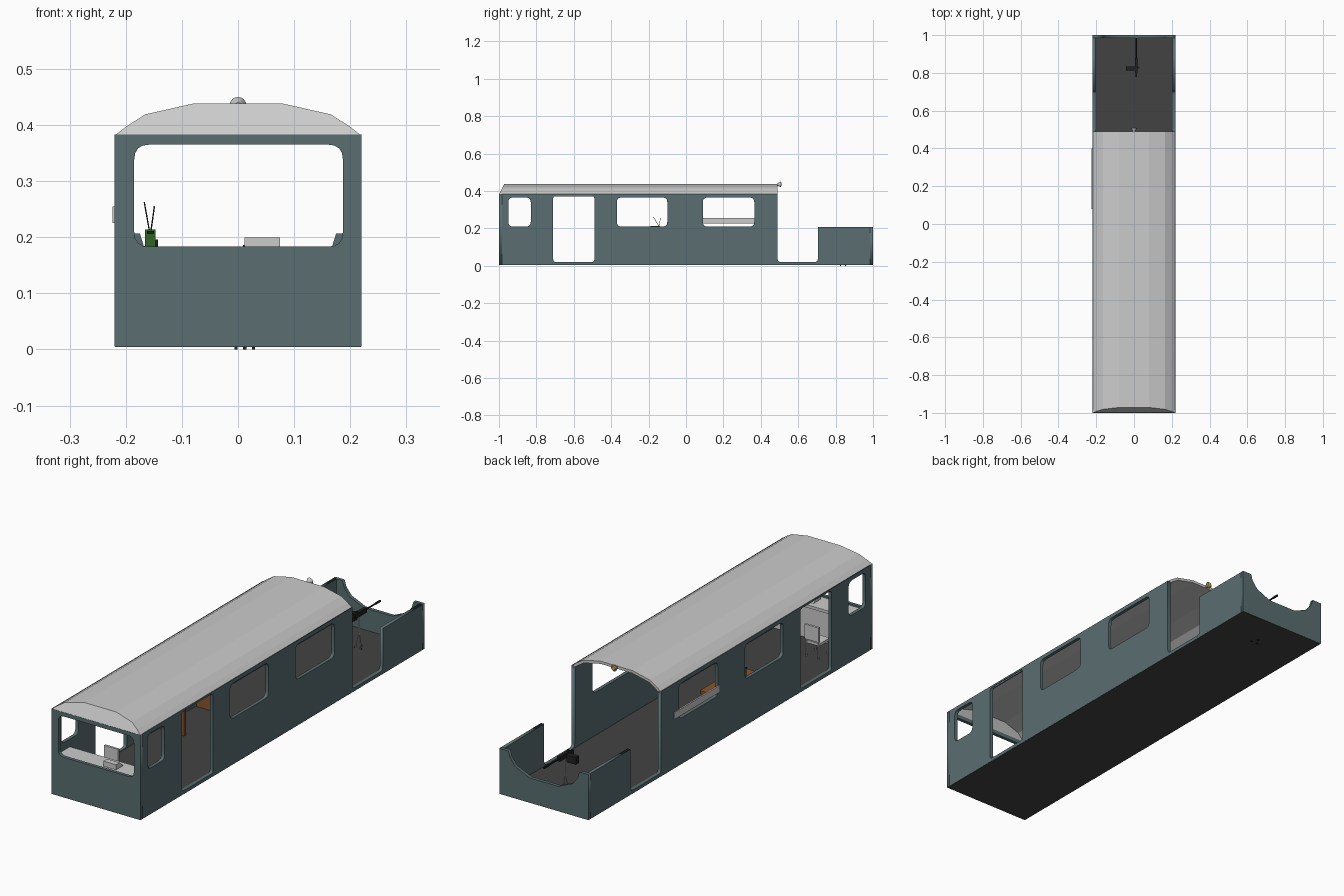
import bpy, bmesh, math
from mathutils import Matrix, Vector

if "Cube" in bpy.data.objects:
    bpy.data.objects.remove(bpy.data.objects["Cube"])


def material(name, rgb):
    m = bpy.data.materials.new(name)
    m.diffuse_color = (*rgb, 1)
    m.use_nodes = True
    m.node_tree.nodes["Principled BSDF"].inputs["Base Color"].default_value = m.diffuse_color
    return m


PAINT = material("slate_paint", (0.1, 0.155, 0.165))
DARK = material("dark_floor", (0.055, 0.055, 0.055))
BLACK = material("black_metal", (0.015, 0.015, 0.015))
WOOD = material("brown_wood", (0.25, 0.09, 0.025))
GREEN = material("green_case", (0.03, 0.13, 0.02))
BRASS = material("amber_lens", (0.6, 0.4, 0.08))


def link(name, mesh, mat=None):
    ob = bpy.data.objects.new(name, mesh)
    bpy.context.collection.objects.link(ob)
    if mat:
        mesh.materials.clear()
        mesh.materials.append(mat)
    return ob


def box(name, x, y, z, mat=None):
    bm = bmesh.new()
    bmesh.ops.create_cube(bm, size=1)
    for v in bm.verts:
        for i, (a, b) in enumerate((x, y, z)):
            v.co[i] = (a + b) / 2 + v.co[i] * (b - a)
    me = bpy.data.meshes.new(name)
    bm.to_mesh(me)
    bm.free()
    return link(name, me, mat)


def rod(name, a, b, r1, mat=None, r2=None, sides=8):
    a, b = Vector(a), Vector(b)
    bm = bmesh.new()
    bmesh.ops.create_cone(bm, cap_ends=True, segments=sides, radius1=r1,
                          radius2=r1 if r2 is None else r2, depth=(b - a).length)
    rot = (b - a).to_track_quat('Z', 'Y').to_matrix().to_4x4()
    bm.transform(Matrix.Translation((a + b) / 2) @ rot)
    me = bpy.data.meshes.new(name)
    bm.to_mesh(me)
    bm.free()
    return link(name, me, mat)


def rounded(points, r, n=4):
    """Round the corners of a closed outline."""
    out = []
    for i, p in enumerate(points):
        p = Vector(p)
        a = (Vector(points[i - 1]) - p).normalized() * r
        b = (Vector(points[(i + 1) % len(points)]) - p).normalized() * r
        for k in range(n + 1):
            t = k / n
            out.append(p + a * (1 - t) ** 2 + b * t ** 2)
    return out


def opening(u0, u1, v0, v1, r=0.025):
    return rounded([(u0, v0), (u1, v0), (u1, v1), (u0, v1)], r)


def panel(name, loops, axes, centre, thick=0.015, mat=PAINT):
    """Flat wall with holes: a filled 2D curve stood upright."""
    cu = bpy.data.curves.new(name, 'CURVE')
    cu.dimensions = '2D'
    cu.fill_mode = 'BOTH'
    cu.extrude = thick / 2
    for pts in loops:
        sp = cu.splines.new('POLY')
        sp.points.add(len(pts) - 1)
        for q, p in zip(sp.points, pts):
            q.co = (p[0], p[1], 0, 1)
        sp.use_cyclic_u = True
    tmp = bpy.data.objects.new(name + "_curve", cu)
    bpy.context.collection.objects.link(tmp)
    dg = bpy.context.evaluated_depsgraph_get()
    me = bpy.data.meshes.new_from_object(tmp.evaluated_get(dg))
    bpy.data.objects.remove(tmp)
    me.transform(Matrix.Translation(centre) @ Matrix(axes).transposed().to_4x4())
    return link(name, me, mat)


SIDE = ((0, 1, 0), (0, 0, 1), (1, 0, 0))
END = ((1, 0, 0), (0, 0, 1), (0, -1, 0))
TOP, LOW, BASE = 0.383, 0.207, 0.005

# side walls with windows, cab door and open rear doorway
sill = rounded([(0.705, LOW), (0.705, 0.02), (0.49, 0.02), (0.49, TOP)], 0.018)[5:15]
outline = [(-0.985, BASE), (0.985, BASE), (0.985, LOW), (0.705, LOW), *sill,
           (0.49, TOP), (-0.985, TOP)]
holes = [opening(-0.95, -0.83, 0.21, 0.365), opening(-0.71, -0.49, 0.02, 0.375, 0.015),
         opening(-0.37, -0.10, 0.21, 0.365), opening(0.09, 0.365, 0.21, 0.365)]
for side, s in (("left", -1), ("right", 1)):
    panel(side + "_wall", [outline] + holes, SIDE, (s * 0.2125, 0, 0))

# front wall with windscreen opening, rear parapet with scooped edge
panel("front_wall", [[(-0.22, BASE), (0.22, BASE), (0.22, TOP), (-0.22, TOP)],
                     opening(-0.185, 0.187, 0.183, 0.365, 0.027)], END, (0, -0.9925, 0))
scoop = [(0.22, LOW), (0.175, LOW), (0.166, 0.178), (0.14, 0.145), (0.07, 0.115)]
panel("rear_parapet", [[(-0.22, BASE), (0.22, BASE)] + scoop +
                       [(-x, z) for x, z in reversed(scoop)]], END, (0, 0.9925, 0))

# floor
box("floor", (-0.2195, 0.2195), (-0.9995, 0.9995), (0.004, 0.018), DARK)

# arched roof, open at the rear, with a raked front cap
half = [(0.22, 0.381), (0.198, 0.398), (0.165, 0.419), (0.08, 0.438)]
arch = half + [(-x, z) for x, z in reversed(half)]
bm = bmesh.new()
front = [bm.verts.new((x, -1 + 0.5 * (z - 0.381), z)) for x, z in arch]
rear = [bm.verts.new((x, 0.49, z)) for x, z in arch]
for i in range(len(arch) - 1):
    bm.faces.new((front[i], rear[i], rear[i + 1], front[i + 1]))
bm.faces.new(front)
bmesh.ops.recalc_face_normals(bm, faces=bm.faces)
if sum(f.normal.z for f in bm.faces) < 0:
    bmesh.ops.reverse_faces(bm, faces=bm.faces)
me = bpy.data.meshes.new("roof")
bm.to_mesh(me)
bm.free()
sol = link("roof", me).modifiers.new("shell", 'SOLIDIFY')
sol.thickness = 0.012
sol.offset = -1

# rear lamp
rod("lamp_housing", (0, 0.486, 0.435), (0, 0.507, 0.435), 0.005, None, 0.015, 16)
rod("lamp_lens", (0, 0.505, 0.435), (0, 0.511, 0.435), 0.013, BRASS, 0.008, 16)

# driver's desk, display and seat
box("desk_top", (-0.205, 0.205), (-0.985, -0.89), (0.163, 0.176))
box("desk_front", (-0.205, 0.205), (-0.925, -0.91), (0.018, 0.163))
disp = box("desk_display", (0.012, 0.075), (-0.965, -0.915), (0.176, 0.199))
for v in disp.data.vertices:
    if v.co.z > 0.19 and v.co.y > -0.94:
        v.co.y -= 0.025
box("seat_cushion", (-0.12, -0.05), (-0.84, -0.77), (0.075, 0.087))
box("seat_back", (-0.12, -0.05), (-0.772, -0.762), (0.095, 0.16))
for x in (-0.115, -0.055):
    for y in (-0.835, -0.767):
        rod("seat_leg", (x, y, 0.017), (x, y, 0.1 if y > -0.8 else 0.08), 0.003)

# wooden table with radio set
box("table_top", (-0.203, -0.075), (-0.27, 0.01), (0.152, 0.165), WOOD)
for y in (-0.265, -0.005):
    box("table_end", (-0.2, -0.08), (y, y + 0.012), (0.018, 0.152), WOOD)
box("radio_case", (-0.166, -0.147), (-0.19, -0.14), (0.165, 0.214), GREEN)
box("radio_panel", (-0.147, -0.143), (-0.185, -0.145), (0.182, 0.196), BLACK)
box("radio_handle", (-0.162, -0.15), (-0.2, -0.135), (0.206, 0.211), BLACK)
rod("radio_antenna", (-0.158, -0.145, 0.212), (-0.167, -0.175, 0.262), 0.0012, BLACK)
rod("radio_antenna", (-0.155, -0.145, 0.212), (-0.149, -0.136, 0.255), 0.0012, BLACK)

# serving board outside the left window
box("serving_board", (-0.224, -0.217), (0.08, 0.4), (0.225, 0.255))

# rear gun on a tripod
GX, GY, GZ = 0.012, 0.835, 0.168
for k in range(3):
    a = math.radians(90 + 120 * k)
    foot = (GX + 0.018 * math.cos(a), GY + 0.018 * math.sin(a), 0.002)
    rod("tripod_leg", foot, (GX, GY, 0.09), 0.002)
    box("tripod_foot", (foot[0] - 0.003, foot[0] + 0.003),
        (foot[1] - 0.003, foot[1] + 0.003), (0, 0.02), BLACK)
rod("gun_post", (GX, GY, 0.085), (GX, GY, GZ), 0.004)
box("gun_receiver", (GX - 0.007, GX + 0.007), (0.8, 0.88), (GZ - 0.01, GZ + 0.011), BLACK)
rod("gun_barrel", (GX, 0.88, GZ), (GX, 0.985, GZ), 0.0035, BLACK)
rod("gun_muzzle", (GX, 0.955, GZ), (GX, 0.983, GZ), 0.005, BLACK)
box("gun_grip", (GX - 0.005, GX + 0.005), (0.778, 0.8), (GZ - 0.016, GZ + 0.004), BLACK)
box("gun_sight", (GX - 0.003, GX + 0.003), (0.81, 0.82), (GZ + 0.01, GZ + 0.018), BLACK)
box("ammo_box", (-0.042, GX - 0.007), (0.812, 0.835), (GZ - 0.028, GZ + 0.004), BLACK)
